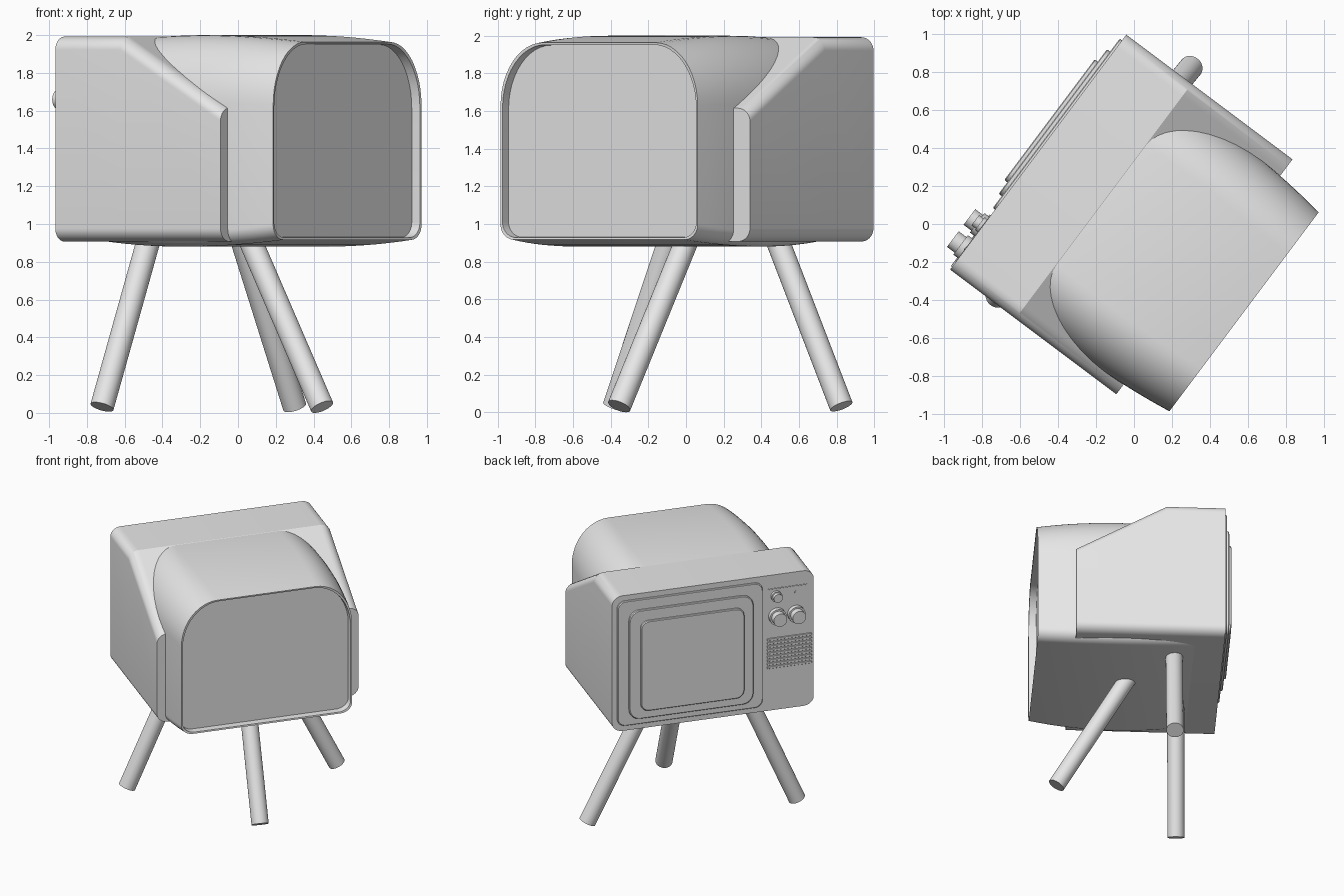
import bpy, bmesh, math
from mathutils import Vector, Matrix

cube = bpy.data.objects.get("Cube")
if cube:
    bpy.data.objects.remove(cube, do_unlink=True)

grey = bpy.data.materials.new("plain grey")
grey.use_nodes = True
grey.diffuse_color = (0.8, 0.8, 0.8, 1)
grey.node_tree.nodes["Principled BSDF"].inputs["Base Color"].default_value = (0.8, 0.8, 0.8, 1)

# The set is turned about z: local x runs along the screen, local +y is the screen side
TURN = Matrix.Rotation(math.atan2(0.8, 0.6), 4, 'Z')
FACE = 0.63


def finish(name, bm, matrix=TURN):
    bmesh.ops.recalc_face_normals(bm, faces=bm.faces)
    mesh = bpy.data.meshes.new(name)
    bm.to_mesh(mesh)
    bm.free()
    mesh.materials.append(grey)
    obj = bpy.data.objects.new(name, mesh)
    bpy.context.collection.objects.link(obj)
    obj.matrix_world = matrix
    bpy.ops.object.select_all(action='DESELECT')
    obj.select_set(True)
    bpy.context.view_layer.objects.active = obj
    bpy.ops.object.shade_smooth_by_angle(angle=math.radians(25))
    return obj


def ring(y, x0, x1, z0, z1, top, low, n=10):
    """Rounded rectangle at depth y; top and low are (x, z) corner radii."""
    corners = [(x1 - top[0], z1 - top[1], top), (x0 + top[0], z1 - top[1], top),
               (x0 + low[0], z0 + low[1], low), (x1 - low[0], z0 + low[1], low)]
    pts = []
    for q, (cx, cz, r) in enumerate(corners):
        for i in range(n + 1):
            t = (q + i / n) * math.pi / 2
            pts.append((cx + r[0] * math.cos(t), y, cz + r[1] * math.sin(t)))
    return pts


def loft(name, rings):
    bm = bmesh.new()
    rows = [[bm.verts.new(p) for p in r] for r in rings]
    for a, b in zip(rows, rows[1:]):
        for i in range(len(a)):
            j = (i + 1) % len(a)
            bm.faces.new((a[i], a[j], b[j], b[i]))
    bm.faces.new(rows[0])
    bm.faces.new(rows[-1])
    return finish(name, bm)


def plate(name, x0, x1, z0, z1, back, front, r):
    c = (r, r)
    e = min(0.005, r / 2)
    return loft(name, [ring(back, x0, x1, z0, z1, c, c, 6),
                       ring(front - e, x0, x1, z0, z1, c, c, 6),
                       ring(front, x0 + e, x1 - e, z0 + e, z1 - e, c, c, 6)])


def rod(name, start, end, radius, matrix=TURN, sides=32):
    start, end = Vector(start), Vector(end)
    axis = end - start
    bm = bmesh.new()
    place = Matrix.Translation((start + end) / 2) @ axis.to_track_quat('Z', 'Y').to_matrix().to_4x4()
    bmesh.ops.create_cone(bm, cap_ends=True, segments=sides, radius1=radius,
                          radius2=radius, depth=axis.length, matrix=place)
    return finish(name, bm, matrix)


# Cabinet with a roof that slopes down towards the rear
R = (0.08, 0.07)
loft("cabinet", [ring(y, -0.772, 0.772, 0.907, top, R, R)
                 for y, top in ((FACE, 1.992), (0.2, 1.992), (-0.463, 1.615))])


# Barrel-shaped rear hood with a shallow recess in its end
def hood_ring(y, inset=0.0):
    s = 1 - 0.065 * ((y + 0.12) / 0.62) ** 2
    w, h = 0.7 * s - inset, 0.56 * s - inset
    return ring(y, -0.022 - w, -0.022 + w, 1.44 - h, 1.44 + h,
                (0.3 * s, 0.36 * s), (0.09, 0.08), 12)


depths = [0.5 - 1.24 * i / 16 for i in range(17)]
loft("rear_hood", [hood_ring(y) for y in depths]
     + [hood_ring(-0.738, 0.012), hood_ring(-0.685, 0.02)])

# Stepped screen surround
plate("screen_frame", -0.378, 0.735, 0.95, 1.95, FACE - 0.02, 0.645, 0.06)
plate("screen_bezel", -0.30, 0.65, 1.0, 1.87, FACE, 0.665, 0.08)
plate("screen", -0.224, 0.568, 1.065, 1.785, FACE, 0.685, 0.06)

# Control knobs
for name, x, z, r, reach in (("inner_knob", -0.49, 1.66, 0.064, 0.085),
                             ("outer_knob", -0.635, 1.66, 0.064, 0.085),
                             ("small_knob", -0.485, 1.82, 0.042, 0.05)):
    rod(name + "_base", (x, FACE - 0.02, z), (x, FACE + reach * 0.4, z), r)
    rod(name + "_cap", (x, FACE, z), (x, FACE + reach, z), r * 0.8)
rod("indicator", (-0.635, FACE - 0.01, 1.83), (-0.635, FACE + 0.006, 1.83), 0.01, sides=12)
plate("control_strip", -0.72, -0.42, 1.878, 1.884, FACE - 0.01, FACE + 0.003, 0.002)

# Speaker grille
for i in range(9):
    z = 1.245 + i * 0.028
    plate("grille_slat", -0.755, -0.415, z, z + 0.018, FACE - 0.01, FACE + 0.008, 0.004)

# Three splayed legs
for name, top, foot in (("screen_side_left_leg", (0.03, 0.495), (0.30, 0.825)),
                        ("screen_side_right_leg", (-0.48, -0.095), (-0.72, -0.38)),
                        ("rear_leg", (0.075, -0.005), (0.445, -0.355))):
    low = Vector((*foot, 0.032))
    high = Vector((*top, 0.89))
    rod(name, low, high + (high - low) * 0.12, 0.063, Matrix.Identity(4))
